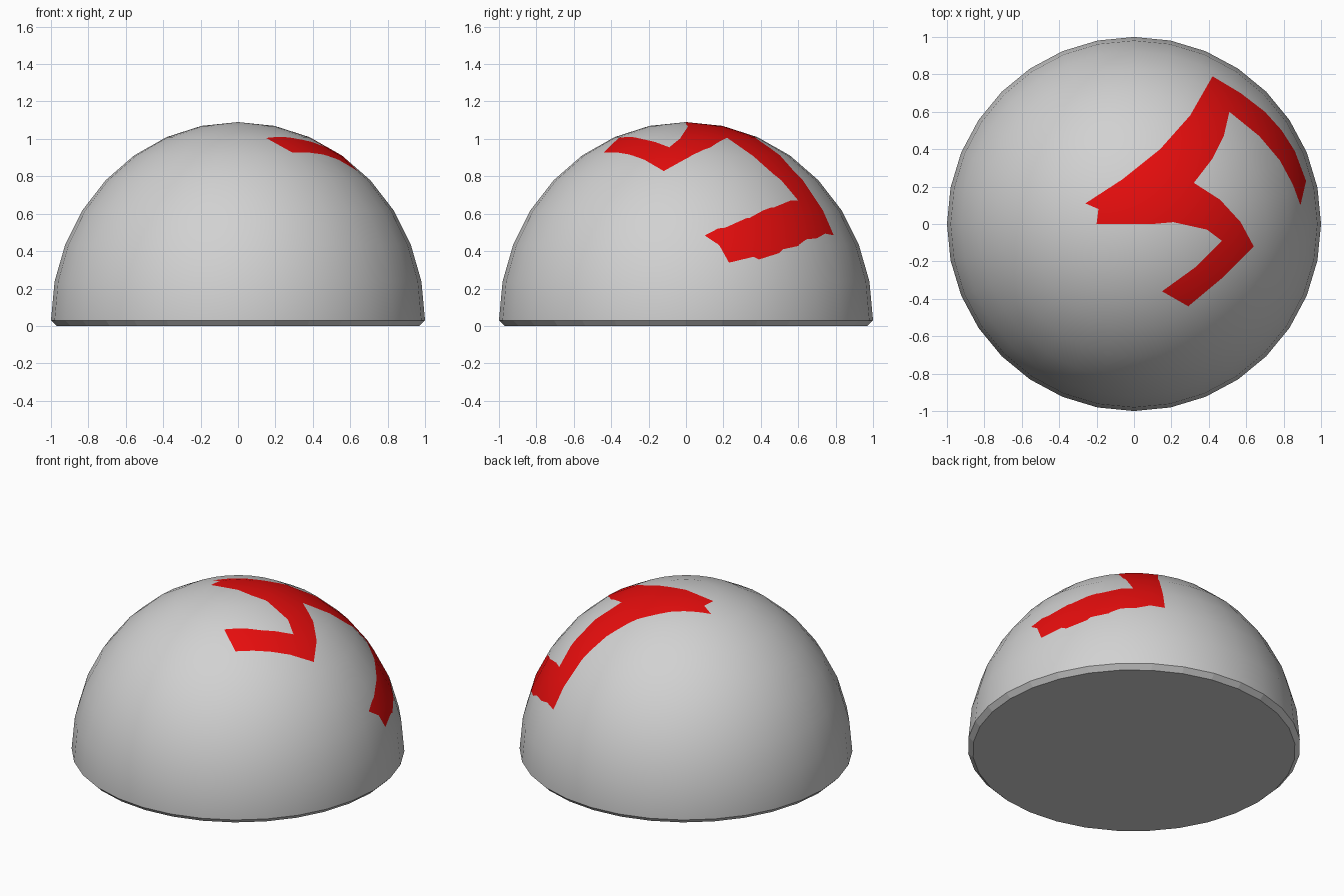
import bpy
import bmesh
from mathutils import Vector
from mathutils.geometry import intersect_point_tri_2d, tessellate_polygon

SIDES = 32
RIM = 0.03       # height of the chamfered rim
HEIGHT = 1.06    # dome height above the rim

# Remove the default object
cube = bpy.data.objects.get("Cube")
if cube:
    bpy.data.objects.remove(cube, do_unlink=True)


def make_material(name, colour):
    mat = bpy.data.materials.new(name)
    mat.use_nodes = True
    mat.diffuse_color = colour
    for node in mat.node_tree.nodes:
        if node.type == 'BSDF_PRINCIPLED':
            node.inputs["Base Color"].default_value = colour
    return mat


def make_object(name, bm, materials):
    mesh = bpy.data.meshes.new(name)
    bm.to_mesh(mesh)
    bm.free()
    for mat in materials:
        mesh.materials.append(mat)
    obj = bpy.data.objects.new(name, mesh)
    bpy.context.scene.collection.objects.link(obj)
    return obj


grey = make_material("light grey", (0.64, 0.64, 0.64, 1))
red = make_material("bright red", (0.8, 0.004, 0.004, 1))

# Outline of the painted zigzag, seen in plan
outline = [Vector(p) for p in (
    (.42, .79), (.57, .7), (.7, .6), (.79, .5), (.86, .39), (.92, .23),
    (.89, .1), (.85, .21), (.78, .34), (.67, .47), (.51, .6),
    (.48, .47), (.42, .35), (.32, .22),
    (.46, .13), (.57, .01), (.64, -.12),
    (.47, -.29), (.29, -.44), (.15, -.36), (.33, -.23), (.47, -.09),
    (.39, -.03), (.21, .01), (.1, 0), (-.2, 0), (-.19, .08), (-.26, .11),
    (-.06, .24), (.14, .4), (.3, .58))]
triangles = tessellate_polygon([[p.to_3d() for p in outline]])


def in_outline(point):
    return any(intersect_point_tri_2d(point.xy, *(outline[i] for i in tri))
               for tri in triangles)


def near_segment(face, a, b):
    for axis in range(2):
        values = [v.co[axis] for v in face.verts]
        low, high = sorted((a[axis], b[axis]))
        if max(values) < low - .001 or min(values) > high + .001:
            return False
    return True


# Dome: upper half of a slightly tall sphere
bm = bmesh.new()
bmesh.ops.create_uvsphere(bm, u_segments=SIDES, v_segments=SIDES // 2, radius=1)
bmesh.ops.delete(bm, geom=[v for v in bm.verts if v.co.z < -.01], context='VERTS')
for v in bm.verts:
    v.co.z = v.co.z * HEIGHT + RIM

# Cut the zigzag outline into the dome's faces
for a, b in zip(outline, outline[1:] + outline[:1]):
    faces = [f for f in bm.faces if near_segment(f, a, b)]
    edges = {e for f in faces for e in f.edges}
    verts = {v for f in faces for v in f.verts}
    along = b - a
    bmesh.ops.bisect_plane(bm, geom=faces + list(edges) + list(verts), dist=1e-5,
                           plane_co=a.to_3d(), plane_no=(-along.y, along.x, 0))

for f in bm.faces:
    f.smooth = True
    f.material_index = int(in_outline(f.calc_center_median()))
dome = make_object("dome", bm, [grey, red])

# Smooth shading that follows the true dome curve across the cuts
dome.data.normals_split_custom_set_from_vertices(
    [Vector((v.co.x, v.co.y, (v.co.z - RIM) / HEIGHT ** 2)).normalized()
     for v in dome.data.vertices])

# Base: chamfered rim with a closed flat underside
bm = bmesh.new()
bmesh.ops.create_cone(bm, cap_ends=True, segments=SIDES,
                      radius1=1 - RIM, radius2=1, depth=RIM)
top = [f for f in bm.faces if f.normal.z > .9]
bmesh.ops.delete(bm, geom=top, context='FACES_ONLY')
for v in bm.verts:
    v.co.z += RIM / 2
make_object("base_rim", bm, [grey])
